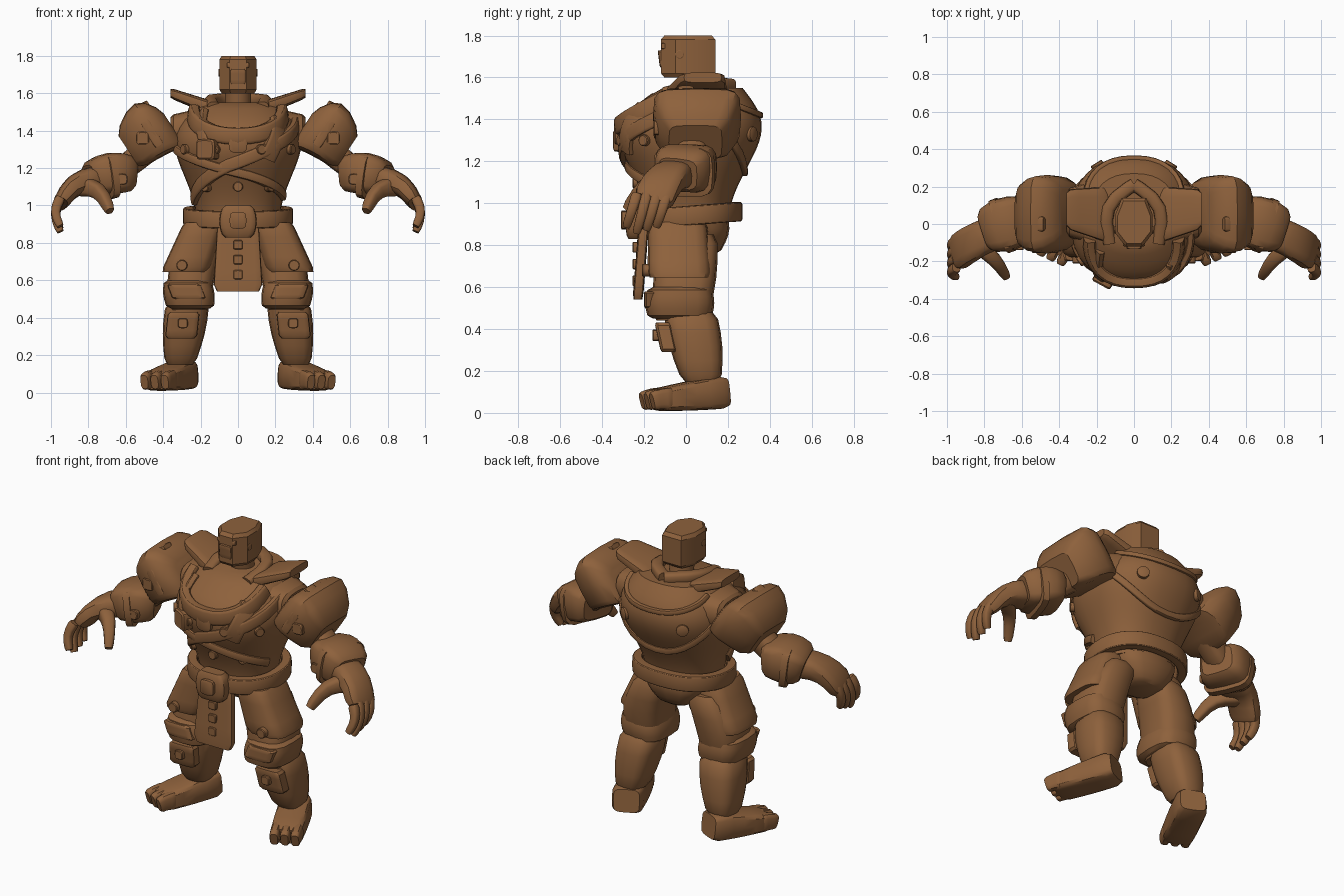
import bpy, bmesh
from math import sin, cos, pi, radians
from mathutils import Vector

default_cube = bpy.data.objects.get("Cube")
if default_cube:
    bpy.data.objects.remove(default_cube)

BROWN = (.27, .12, .045, 1)
clay = bpy.data.materials.new("brown_clay")
clay.use_nodes = True
clay.diffuse_color = BROWN
clay.node_tree.nodes["Principled BSDF"].inputs["Base Color"].default_value = BROWN

X_AXIS, Y_AXIS, Z_AXIS = Vector.Fill(3, 0), Vector.Fill(3, 0), Vector.Fill(3, 0)
X_AXIS.x = Y_AXIS.y = Z_AXIS.z = 1
FRONT = -Y_AXIS


def power(value, boxiness):
    return abs(value) ** (2 / boxiness) * (1 if value >= 0 else -1)


def oval(boxiness, count=16):
    """Unit superellipse: two is round, larger is boxier."""
    angles = [2 * pi * step / count for step in range(count)]
    return [(power(cos(angle), boxiness), power(sin(angle), boxiness)) for angle in angles]


def loft(name, sections, outline, ref=Y_AXIS, axis=None, closed=False, mirror=False):
    """Skin cross-sections: (point, half size along ref, half size across)."""
    points = [Vector(section[0]) for section in sections]
    last, count = len(points) - 1, len(outline)
    bm, rings = bmesh.new(), []
    for i, (point, depth, width) in enumerate(sections):
        if closed:
            tangent = points[(i + 1) % len(points)] - points[i - 1]
        else:
            tangent = points[min(i + 1, last)] - points[max(i - 1, 0)]
        tangent = (axis or tangent).normalized()
        along = ref(points[i]) if callable(ref) else ref
        along = (along - tangent * along.dot(tangent)).normalized()
        across = tangent.cross(along)
        rings.append([bm.verts.new(points[i] + along * depth * u + across * width * v)
                      for u, v in outline])
    for i in range(len(rings) if closed else last):
        lower, upper = rings[i], rings[(i + 1) % len(rings)]
        for j in range(count):
            k = (j + 1) % count
            bm.faces.new((lower[j], lower[k], upper[k], upper[j]))
    if not closed:
        bm.faces.new(rings[0])
        bm.faces.new(rings[-1])
    bmesh.ops.recalc_face_normals(bm, faces=bm.faces)
    mesh = bpy.data.meshes.new(name)
    bm.to_mesh(mesh)
    bm.free()
    mesh.shade_smooth()
    mesh.set_sharp_from_angle(angle=radians(32))
    mesh.materials.append(clay)
    part = bpy.data.objects.new(name, mesh)
    bpy.context.collection.objects.link(part)
    if mirror:
        part.modifiers.new("mirror", "MIRROR")


def tube(name, start, end, depth, width, taper=1, flare=None, bulge=0, bend=(0, 0, 0),
         rim=.85, boxiness=3, outline=None, **options):
    """Chamfered limb from start to end; taper scales depth, flare scales width."""
    start, end, bend = Vector(start), Vector(end), Vector(bend)
    flare = taper if flare is None else flare
    sections = []
    for t in (0, .1, .3, .5, .7, .9, 1):
        arch = sin(pi * t)
        scale = (1 + bulge * arch) * (rim if t in (0, 1) else 1)
        sections.append((start.lerp(end, t) + bend * arch,
                         depth * scale * (1 + (taper - 1) * t),
                         width * scale * (1 + (flare - 1) * t)))
    loft(name, sections, outline or oval(boxiness), **options)


def stud(name, point, normal, size, height=.02, boxiness=2, mirror=False):
    point, normal = Vector(point), Vector(normal)
    tube(name, point - normal * height, point + normal * height, size, size,
         boxiness=boxiness, ref=Z_AXIS, mirror=mirror)


# Torso: an egg-shaped body that swells at the chest and leans back at the top
WAIST, NECK_BASE, ROUND = .9, 1.55, 2.3


def torso_size(z):
    t = (z - WAIST) / (NECK_BASE - WAIST)
    swell = sin(pi * t ** 1.8)
    return .01 + .07 * t ** 5, .22 + .12 * swell, .19 + .15 * swell


def torso_point(degrees, z):
    """Point on the torso; zero degrees is the front, ninety the left side."""
    centre, width, depth = torso_size(z)
    angle = radians(degrees)
    return Vector((power(sin(angle), ROUND) * width, centre - power(cos(angle), ROUND) * depth, z))


def outward(point):
    return Vector((point.x, point.y, 0)).normalized()


def strap(name, start, end, width, sag=0, thick=.02):
    """Band hugging the torso between two (angle, height) ends."""
    steps, sections = 16, []
    for i in range(steps + 1):
        t = i / steps
        degrees, z = Vector(start).lerp(Vector(end), t)
        sections.append((torso_point(degrees, z - sag * sin(pi * t)), thick, width))
    loft(name, sections, oval(4), ref=outward)


def torso_stud(name, degrees, z, size, **options):
    point = torso_point(degrees, z)
    stud(name, point, outward(point), size, **options)


layers = []
for i in range(21):
    z = WAIST + (NECK_BASE - WAIST) * i / 20
    centre, width, depth = torso_size(z)
    layers.append(((0, centre, z), depth, width))
loft("torso", layers, oval(ROUND, 32), axis=Z_AXIS)

# Chest straps, scarf, back rims, pouch and rivets
strap("belly_strap", (-75, 1.03), (80, 1.45), .035)
strap("belly_wrap", (75, 1.05), (-75, 1.3), .025)
strap("chest_scarf", (-60, 1.5), (60, 1.5), .045, sag=.13, thick=.03)
strap("scarf_tail", (40, 1.45), (25, 1.25), .05)
strap("pouch_strap", (-40, 1.5), (-25, 1.3), .03)
strap("back_plate_rim", (95, 1.45), (265, 1.45), .02, sag=.3, thick=.015)
strap("back_collar_rim", (110, 1.5), (250, 1.5), .015, sag=.08, thick=.015)
torso_stud("chest_pouch", -25, 1.3, .055, height=.04, boxiness=6)
torso_stud("chest_boss", 0, 1.33, .05, boxiness=3)
torso_stud("back_rivet", 148, 1.33, .035, height=.015, mirror=True)
for i in range(-3, 4):
    torso_stud("front_rivet", 18 * i, 1.3 if i % 2 else 1.1, .027)

# Raised collar, shoulder flaps and neck
SHOULDER = Vector((.36, .06, 1.4))
tube("collar", (.13, -.1, 1.52), (0, .21, 1.56), .035, .035, bend=(.07, .03, .02),
     ref=Z_AXIS, rim=1, mirror=True)
tube("shoulder_flap", (.14, .05, 1.52), (.36, .08, 1.6), .15, .04, taper=.7, boxiness=4,
     axis=X_AXIS, mirror=True)
tube("shoulder_joint", (.2, .06, 1.4), SHOULDER, .18, .12, taper=.7, mirror=True)
tube("neck", (0, .05, 1.5), (0, .03, 1.63), .07, .07, boxiness=2, rim=1, axis=Z_AXIS)

# Blocky head with a narrow face
half = [(-.13, .045), (-.06, .1), (.04, .1), (.13, .065)]
head_outline = half + [(u, -v) for u, v in reversed(half)]
tube("head", (0, .01, 1.6), (0, .01, 1.8), 1, 1, rim=.87, outline=head_outline, axis=Z_AXIS)
tube("face_plate", (0, -.11, 1.65), (0, -.12, 1.73), .015, .04, boxiness=6)
tube("brow", (-.06, -.1, 1.75), (.06, -.1, 1.75), .02, .015, boxiness=4)
stud("temple_disc", (.095, -.03, 1.71), X_AXIS, .02, height=.01, mirror=True)

# Belt tilted up at the back, buckle, loincloth and seat
belt = []
for i in range(40):
    angle = 2 * pi * i / 40
    y = .015 - power(cos(angle), ROUND) * .225
    belt.append(((power(sin(angle), ROUND) * .265, y, .94 + .08 * y), .03, .047))
loft("belt", belt, oval(6), ref=outward, closed=True)
tube("buckle", (0, -.24, .83), (0, -.24, 1), .04, .08, bulge=.25, boxiness=5, axis=Z_AXIS)
stud("buckle_boss", (0, -.29, .92), FRONT, .045, boxiness=4)
tube("loincloth", (0, -.2, .92), (0, -.23, .54), .025, .11, taper=1, flare=1.2,
     boxiness=6, axis=Z_AXIS)
for row in range(3):
    stud("cloth_tab", (0, -.235, .63 + row * .08), FRONT, .025, boxiness=6)
tube("seat", (0, .06, .76), (0, .02, .93), .1, .1, taper=1.8, flare=2, bulge=.15, axis=Z_AXIS)

# Legs
KNEE, ANKLE = Vector((.27, .02, .48)), Vector((.31, .075, .15))
leg = dict(axis=Z_AXIS, mirror=True)
tube("skirt_plate", (.18, -.04, .91), (.28, -.03, .645), .14, .11, taper=1.1, flare=1.2,
     rim=.93, boxiness=3.5, **leg)
tube("thigh", (.17, .02, .85), (.26, -.03, .44), .13, .11, bulge=.15, bend=(.03, 0, 0), **leg)
tube("knee_wrap", (.27, -.03, .6), (.255, -.03, .45), .15, .125, bulge=.1, **leg)
tube("knee_patch", (.26, -.17, .5), (.29, -.17, .58), .03, .09, boxiness=4, **leg)
tube("shin", KNEE, ANKLE, .125, .115, taper=.75, flare=.7, bulge=.15, **leg)
tube("shin_guard", (.29, -.11, .43), (.305, -.08, .29), .04, .085, boxiness=5, **leg)
stud("thigh_rivet", (.3, -.19, .68), FRONT, .03, mirror=True)
stud("shin_rivet", (.295, -.14, .37), FRONT, .027, boxiness=4, mirror=True)

# Splayed feet with three toes
HEEL, TOE = Vector((.28, .18, .1)), Vector((.43, -.15, .06))
tube("foot", HEEL, TOE, .08, .088, taper=.65, flare=1, bulge=.05, boxiness=4.5,
     ref=Z_AXIS, mirror=True)
stride = (TOE - HEEL).normalized()
sideways = Z_AXIS.cross(stride).normalized()
for toe in (-1, 0, 1):
    root = TOE + sideways * toe * .06
    tube("toe", root - stride * .06, root + stride * .04, .055, .032, taper=.8,
         bend=Z_AXIS * .005, ref=Z_AXIS, mirror=True)

# Arms: broad pauldron, thin upper arm, heavy cuff
ELBOW, WRIST, KNUCKLES = Vector((.57, .04, 1.17)), Vector((.79, -.04, 1.14)), Vector((.95, -.16, 1.01))
slope = Vector((.83, 0, -.55))
tube("pauldron", SHOULDER - slope * .02, (.585, .045, 1.29), .15, .115, bulge=.4,
     bend=Z_AXIS * .06, boxiness=5, axis=slope, mirror=True)
tube("pauldron_band", (.5, -.14, 1.45), (.42, -.14, 1.32), .015, .025, boxiness=5, mirror=True)
tube("pauldron_crest", (.48, 0, 1.55), (.57, 0, 1.5), .04, .015, boxiness=4, mirror=True)
stud("pauldron_boss", (.51, -.135, 1.36), FRONT, .035, boxiness=4, mirror=True)
tube("upper_arm", SHOULDER, ELBOW.lerp(WRIST, .4), .08, .075, taper=.85, mirror=True)
tube("forearm_cuff", ELBOW, WRIST, .115, .09, bulge=.25, bend=Z_AXIS * .015,
     boxiness=4, mirror=True)
tube("cuff_trim", ELBOW.lerp(WRIST, .5), ELBOW.lerp(WRIST, .7), .15, .12, boxiness=4, mirror=True)
stud("cuff_rivet", (.62, -.12, 1.14), FRONT, .03, boxiness=3, mirror=True)

# Hands with curled fingers
tube("palm", WRIST - X_AXIS * .05, KNUCKLES, .09, .075, taper=1.1, flare=.55,
     bend=(.02, 0, .035), mirror=True)
for finger in range(4):
    root = KNUCKLES + Vector((0, .07 - finger * .048, .03))
    tip = root + Vector((0, -.05, -.15 - .015 * (finger % 3)))
    tube("finger", root, tip, .027, .028, taper=.75, bend=X_AXIS * .025, mirror=True)
tube("thumb", (.85, -.1, 1.1), (.685, -.28, .97), .055, .05, taper=.5,
     bend=(-.02, 0, .04), ref=Z_AXIS, mirror=True)
